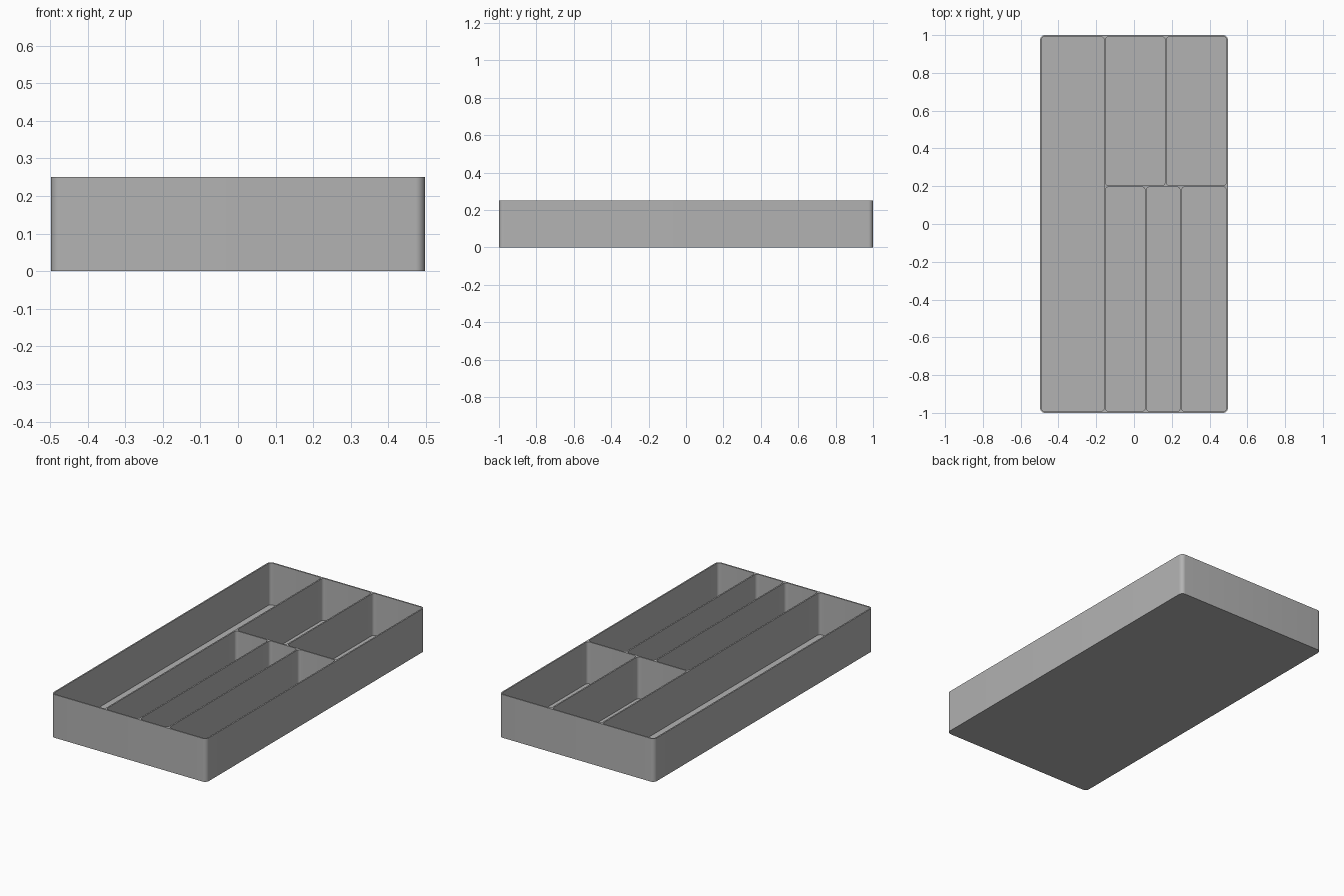
import bpy, bmesh, math

if "Cube" in bpy.data.objects:
    bpy.data.objects.remove(bpy.data.objects["Cube"])

W, L, H = 0.497, 1.0, 0.25      # half width, half length, height
T = 0.008                       # wall, divider and floor thickness
R = 0.025                       # outer corner radius

# Grey plastic
plastic = bpy.data.materials.new("grey_plastic")
plastic.use_nodes = True
colour = (0.45, 0.45, 0.45, 1)
plastic.diffuse_color = colour
plastic.node_tree.nodes["Principled BSDF"].inputs["Base Color"].default_value = colour


def rounded_rect(x0, x1, y0, y1, r, steps=8):
    """Outline points of a rectangle with rounded corners."""
    pts = []
    centres = [(x1 - r, y1 - r), (x0 + r, y1 - r), (x0 + r, y0 + r), (x1 - r, y0 + r)]
    for q, (cx, cy) in enumerate(centres):
        for i in range(steps + 1):
            a = math.pi / 2 * (q + i / steps)
            pts.append((cx + r * math.cos(a), cy + r * math.sin(a)))
    return pts


def add_cup(bm, outline, z_bottom):
    """Side walls and a bottom face; returns the open top edge loop."""
    low = [bm.verts.new((x, y, z_bottom)) for x, y in outline]
    top = [bm.verts.new((x, y, H)) for x, y in outline]
    bm.faces.new(low)
    n = len(low)
    for i in range(n):
        j = (i + 1) % n
        bm.faces.new((low[i], low[j], top[j], top[i]))
    return [bm.edges.get((top[i], top[(i + 1) % n])) for i in range(n)]


# Compartments, bounded by divider centre lines
left, right, front, back = -W + T / 2, W - T / 2, -L + T / 2, L - T / 2
long_x, cross_y = -0.155, 0.2
compartments = [(left, long_x, front, back)]
for xs, y0, y1 in (([long_x, 0.168, right], cross_y, back),
                   ([long_x, 0.062, 0.248, right], front, cross_y)):
    compartments += [(a, b, y0, y1) for a, b in zip(xs, xs[1:])]

# Outer shell, pockets and the rim between them
bm = bmesh.new()
rim = add_cup(bm, rounded_rect(-W, W, -L, L, R), 0)
h = T / 2
for x0, x1, y0, y1 in compartments:
    rim += add_cup(bm, rounded_rect(x0 + h, x1 - h, y0 + h, y1 - h, R - T), T)
bmesh.ops.triangle_fill(bm, use_beauty=True, edges=rim, normal=(0, 0, 1))
bmesh.ops.recalc_face_normals(bm, faces=bm.faces)

mesh = bpy.data.meshes.new("drawer_tray")
bm.to_mesh(mesh)
bm.free()
mesh.materials.append(plastic)
tray = bpy.data.objects.new("drawer_tray", mesh)
bpy.context.collection.objects.link(tray)

# Smooth the rounded corners, keep rims and floors sharp
bpy.ops.object.select_all(action="DESELECT")
tray.select_set(True)
bpy.context.view_layer.objects.active = tray
bpy.ops.object.shade_smooth_by_angle(angle=math.radians(35))
